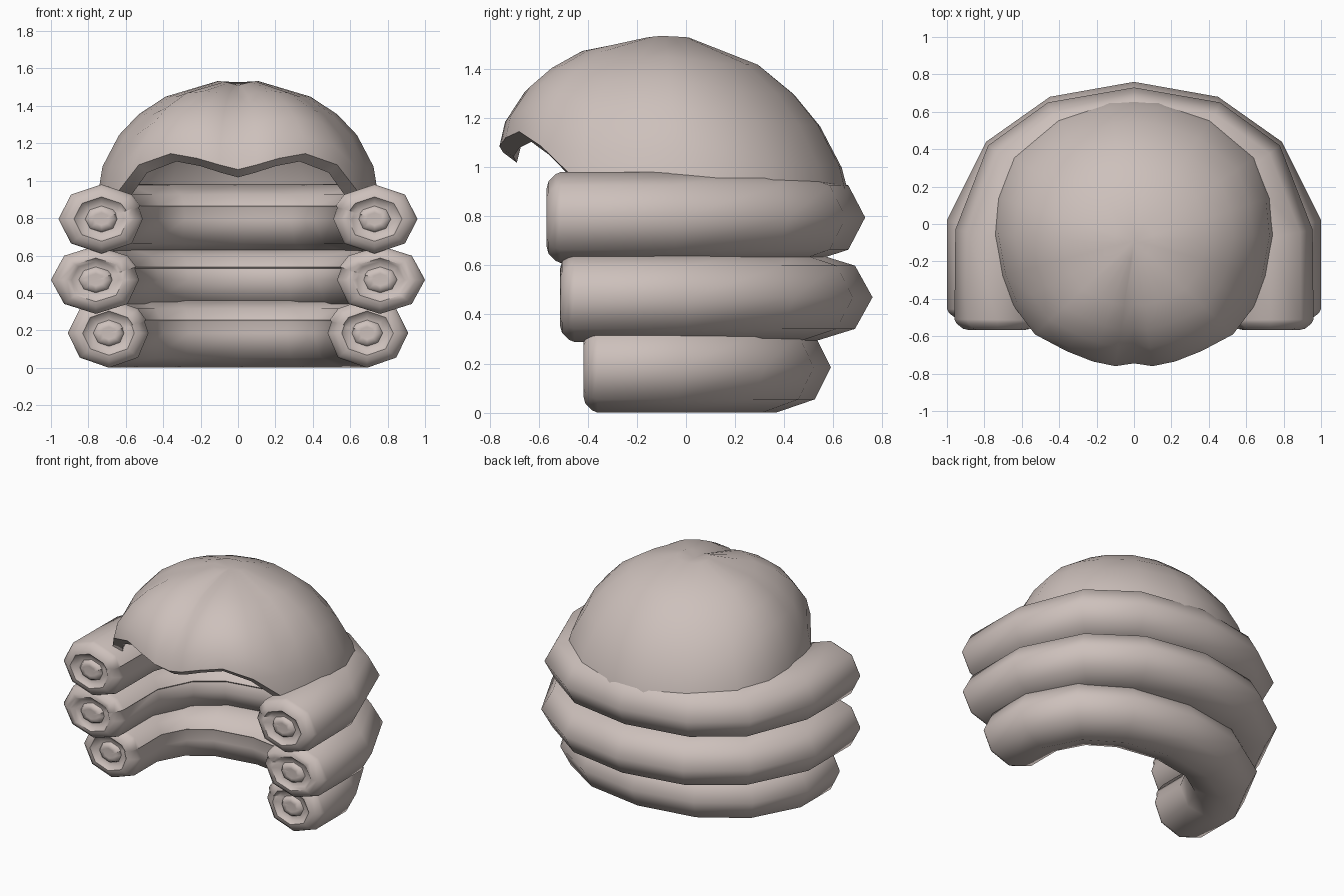
import bpy, bmesh, math
from mathutils import Vector

if "Cube" in bpy.data.objects:
    bpy.data.objects.remove(bpy.data.objects["Cube"])

hair = bpy.data.materials.new("pale_grey_hair")
hair.diffuse_color = (0.61, 0.53, 0.50, 1)
hair.use_nodes = True
hair.node_tree.nodes["Principled BSDF"].inputs["Base Color"].default_value = hair.diffuse_color


def finish(bm, name, angle):
    bmesh.ops.recalc_face_normals(bm, faces=bm.faces[:])
    me = bpy.data.meshes.new(name)
    bm.to_mesh(me)
    bm.free()
    me.materials.append(hair)
    ob = bpy.data.objects.new(name, me)
    bpy.context.collection.objects.link(ob)
    bpy.ops.object.select_all(action='DESELECT')
    ob.select_set(True)
    bpy.context.view_layer.objects.active = ob
    bpy.ops.object.shade_smooth_by_angle(angle=math.radians(angle))
    return ob


def bridge(bm, rings):
    for a, b in zip(rings, rings[1:]):
        n = len(a)
        for i in range(n):
            bm.faces.new((a[i], a[(i + 1) % n], b[(i + 1) % n], b[i]))


# roll cross-section (angle, radius factor): octagon with a small lip on the inner side
SECTION = [(0, 1), (45, 1), (90, 1), (135, 1), (157, .98), (159, .93), (180, .96), (225, 1), (270, 1), (315, 1)]


def roll(name, half, z, r, rz):
    """Tube around the head; half = outer edge from front right to back centre."""
    path = [Vector(p) for p in half] + [Vector((-x, y)) for x, y in half[-2::-1]]
    bm = bmesh.new()

    def ring(outer, n, k=1.0, dy=0.0):
        out = []
        for deg, f in SECTION:
            a = math.radians(deg)
            p = outer - n * r * (1 - k * f * math.cos(a))
            out.append(bm.verts.new((p.x, p.y - dy, z + rz * k * f * math.sin(a))))
        return out

    # curled end: rounded edge, groove and raised centre (scale, forward)
    curl = [(0.0, 0.045), (0.18, 0.055), (0.32, 0.052), (0.38, 0.032),
            (0.54, 0.036), (0.64, 0.058), (0.80, 0.05), (0.95, 0.022)]
    right, left = Vector((1, 0)), Vector((-1, 0))
    rings = [ring(path[0], right, k, d) for k, d in curl[1:]]
    for i, p in enumerate(path):
        d0 = (p - path[i - 1]).normalized() if i else None
        d1 = (path[i + 1] - p).normalized() if i < len(path) - 1 else None
        d0, d1 = d0 or d1, d1 or d0
        n0, n1 = Vector((d0.y, -d0.x)), Vector((d1.y, -d1.x))
        m = (n0 + n1).normalized()
        rings.append(ring(p, m / m.dot(n0)))
    rings += [ring(path[-1], left, k, d) for k, d in reversed(curl[1:])]
    bridge(bm, rings)
    for rg, p, n in ((rings[0], path[0], right), (rings[-1], path[-1], left)):
        c = p - n * r
        v = bm.verts.new((c.x, c.y - curl[0][1], z))
        for i in range(len(rg)):
            bm.faces.new((rg[i], rg[(i + 1) % len(rg)], v))
    return finish(bm, name, 60)


# three stacked hair rolls
roll("top_roll", [(.96, -.51), (.955, -.03), (.78, .42), (.46, .65), (0, .73)], .795, .23, .185)
roll("middle_roll", [(1.0, -.455), (1.0, .02), (.79, .44), (.45, .68), (0, .76)], .47, .24, .182)
roll("bottom_roll", [(.91, -.36), (.91, -.02), (.73, .32), (.42, .52), (0, .59)], .185, .22, .185)

# crown: domed shell with a wavy front hairline and a shallow centre parting
rim = [(0, -.745, 1.06), (.1, -.76, 1.085), (.22, -.735, 1.12), (.36, -.68, 1.145), (.53, -.59, 1.085),
       (.65, -.43, .93), (.71, -.28, .92), (.75, -.06, .92), (.73, .14, .92),
       (.65, .36, .9), (.41, .56, .9), (.13, .65, .9), (0, .66, .9)]
loop = rim + [(-x, y, z) for x, y, z in rim[-2:0:-1]]
n = len(loop)
cy, top = -.09, 1.54
bm = bmesh.new()


def dome(scale, drop, angles):
    rings = []
    for t in angles:
        s, c = math.sin(math.radians(t)), max(0, math.cos(math.radians(t)))
        rg = []
        for x, y, z in loop:
            back = min(1, max(0, (y - cy) / .5))      # flatter slope at the back
            front = min(1, max(0, (cy - y) / .6))
            h = z + (top - z) * c ** (1 + .35 * back + .12 * front)
            if t < 90:                                # parting groove
                h -= .025 * max(0, 1 - abs(x * s) / .1) * (1 - .8 * back)
            rg.append(bm.verts.new((x * s * scale, cy + (y - cy) * s * scale, h - drop)))
        rings.append(rg)
    return rings


outer = dome(1, 0, (90, 75, 58, 45, 31, 8))
inner = dome(.915, .042, (90, 75, 58, 45, 31, 8))
bridge(bm, inner[::-1] + outer)
for rg, h in ((outer[-1], top - .025), (inner[0 - 1], top - .067)):
    apex = bm.verts.new((0, cy, h))
    for i in range(n):
        bm.faces.new((rg[i], rg[(i + 1) % n], apex))
finish(bm, "crown", 50)
